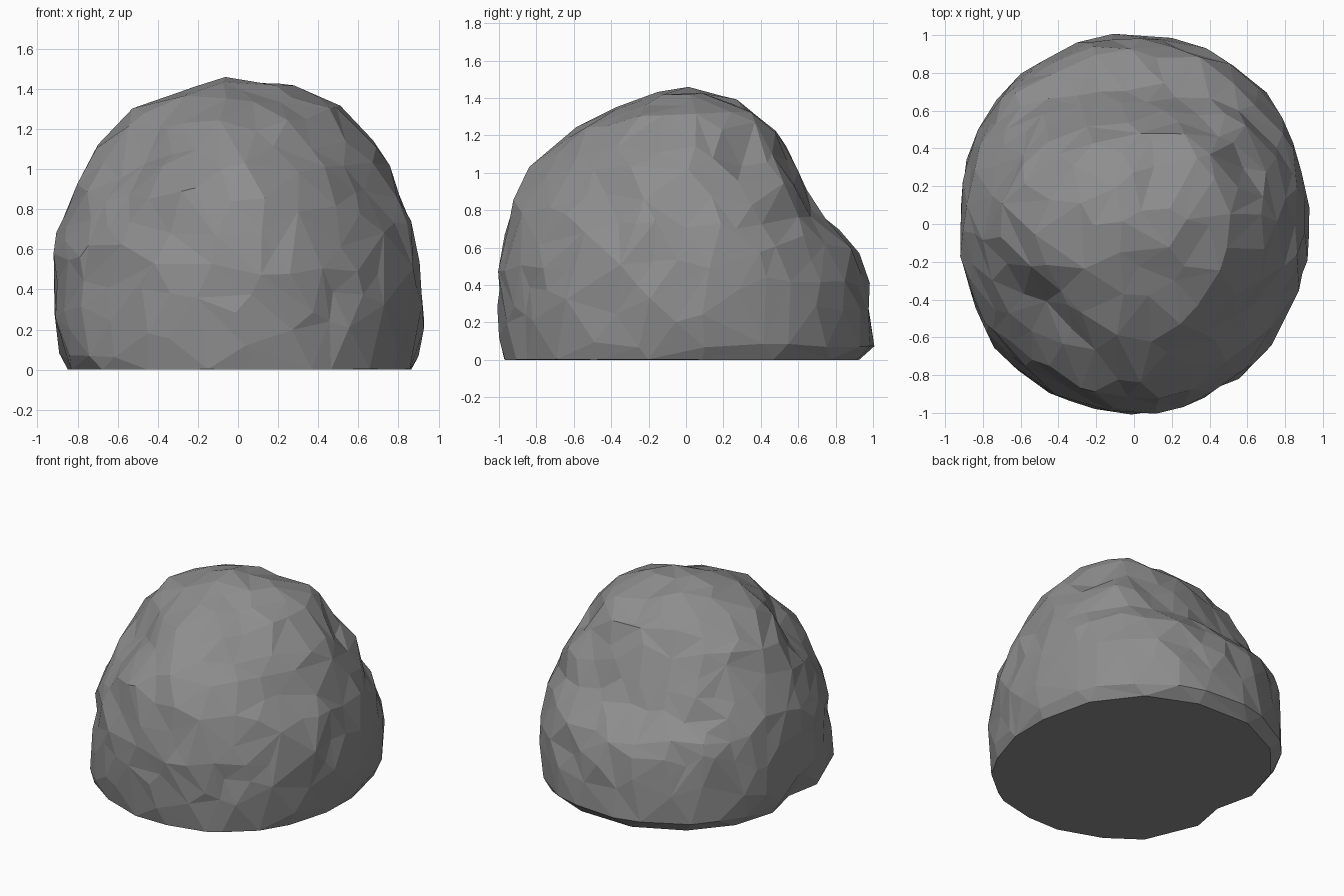
import bpy, bmesh, math
from mathutils import Vector, noise

cube = bpy.data.objects.get("Cube")
if cube:
    bpy.data.objects.remove(cube)

# Stone material
stone = bpy.data.materials.new("grey stone")
stone.use_nodes = True
colour = (0.27, 0.27, 0.27, 1)
stone.diffuse_color = colour
stone.node_tree.nodes["Principled BSDF"].inputs["Base Color"].default_value = colour

# Rock sections from base to crown: height, front, back, half width, front roundness
SECTIONS = [
    (0.00, 0.97, 0.93, 0.86, 2.2), (0.04, 0.98, 1.00, 0.89, 2.15),
    (0.22, 1.00, 0.99, 0.92, 2.05), (0.50, 1.00, 0.95, 0.91, 2.0),
    (0.60, 0.98, 0.91, 0.905, 1.95), (0.75, 0.96, 0.74, 0.865, 1.85),
    (0.88, 0.93, 0.66, 0.81, 1.75), (1.03, 0.82, 0.58, 0.745, 1.7),
    (1.14, 0.68, 0.53, 0.685, 1.7), (1.24, 0.60, 0.47, 0.58, 1.75),
    (1.32, 0.42, 0.37, 0.48, 1.8), (1.41, 0.22, 0.17, 0.24, 2.0),
    (1.45, 0.12, 0.07, 0.09, 2.0), (1.45, 0.00, 0.00, 0.00, 2.0),
]

# Girth travelled up the slope, so that the sphere wraps evenly
lengths = [0.0]
for a, b in zip(SECTIONS, SECTIONS[1:]):
    lengths.append(lengths[-1] + math.hypot(b[0] - a[0], (b[1] + b[2] + b[3] - a[1] - a[2] - a[3]) / 3))


def section_at(fraction):
    s = fraction * lengths[-1]
    for i in range(len(SECTIONS) - 1):
        if s <= lengths[i + 1] or i == len(SECTIONS) - 2:
            t = min(1, (s - lengths[i]) / (lengths[i + 1] - lengths[i]))
            return [p + (q - p) * t for p, q in zip(SECTIONS[i], SECTIONS[i + 1])]


# Hollows and shoulders: centre, radius, push outward
SHAPING = [((-0.50, -0.46, 1.08), 0.24, -0.08),  # front right hollow
           ((-0.66, -0.64, 0.10), 0.20, 0.03),   # front right foot
           ((-0.88, -0.08, 0.00), 0.15, -0.08),  # right undercut
           ((0.56, -0.52, 0.95), 0.18, -0.03),   # front left hollow
           ((0.60, 0.28, 1.08), 0.13, -0.07),    # back left hollow
           ((0.54, 0.50, 0.95), 0.13, 0.05),     # back left ledge
           ((0.34, 0.38, 1.26), 0.14, 0.04),     # back left shoulder
           ((-0.06, -0.94, 0.82), 0.10, -0.04)]  # front chip

# Half sphere wrapped onto the sections
bm = bmesh.new()
bmesh.ops.create_icosphere(bm, subdivisions=5, radius=1)
bmesh.ops.bisect_plane(bm, geom=bm.verts[:] + bm.edges[:] + bm.faces[:], dist=0.001,
                       plane_co=(0, 0, 0), plane_no=(0, 0, 1), clear_inner=True)
for v in bm.verts:
    flat = math.hypot(v.co.x, v.co.y)
    z, front, back, half, roundness = section_at(math.atan2(max(v.co.z, 0), flat) / (math.pi / 2))
    c, s = (v.co.x / flat, v.co.y / flat) if flat > 1e-5 else (1, 0)
    depth = back if s > 0 else front
    power = 2.2 if s > 0 else roundness
    r = ((abs(c) / max(half, 1e-6)) ** power + (abs(s) / max(depth, 1e-6)) ** power) ** (-1 / power)
    p = Vector((c * r, s * r, z))
    # Shaping and small crags push along the outward direction
    out = (p - Vector((0, 0, 0.3))).normalized()
    crag = 0.015 * noise.noise(p * 3.1 + Vector((4, 1, 7))) + 0.028 * noise.noise(p * 6.3)
    push = crag * min(1, 0.3 + z * 2)
    for centre, radius, amount in SHAPING:
        push += amount * math.exp(-((p - Vector(centre)).length / radius) ** 2)
    p += out * push
    v.co = (p.x, p.y, 0 if v.co.z < 0.001 else max(p.z, 0.012))

# Flat underside
bmesh.ops.contextual_create(bm, geom=[e for e in bm.edges if e.is_boundary])
bmesh.ops.recalc_face_normals(bm, faces=bm.faces)
mesh = bpy.data.meshes.new("rock")
bm.to_mesh(mesh)
bm.free()
mesh.materials.append(stone)
rock = bpy.data.objects.new("rock", mesh)
bpy.context.collection.objects.link(rock)

# Reduce to coarse irregular facets
facets = rock.modifiers.new("facets", 'DECIMATE')
facets.ratio = 0.2
